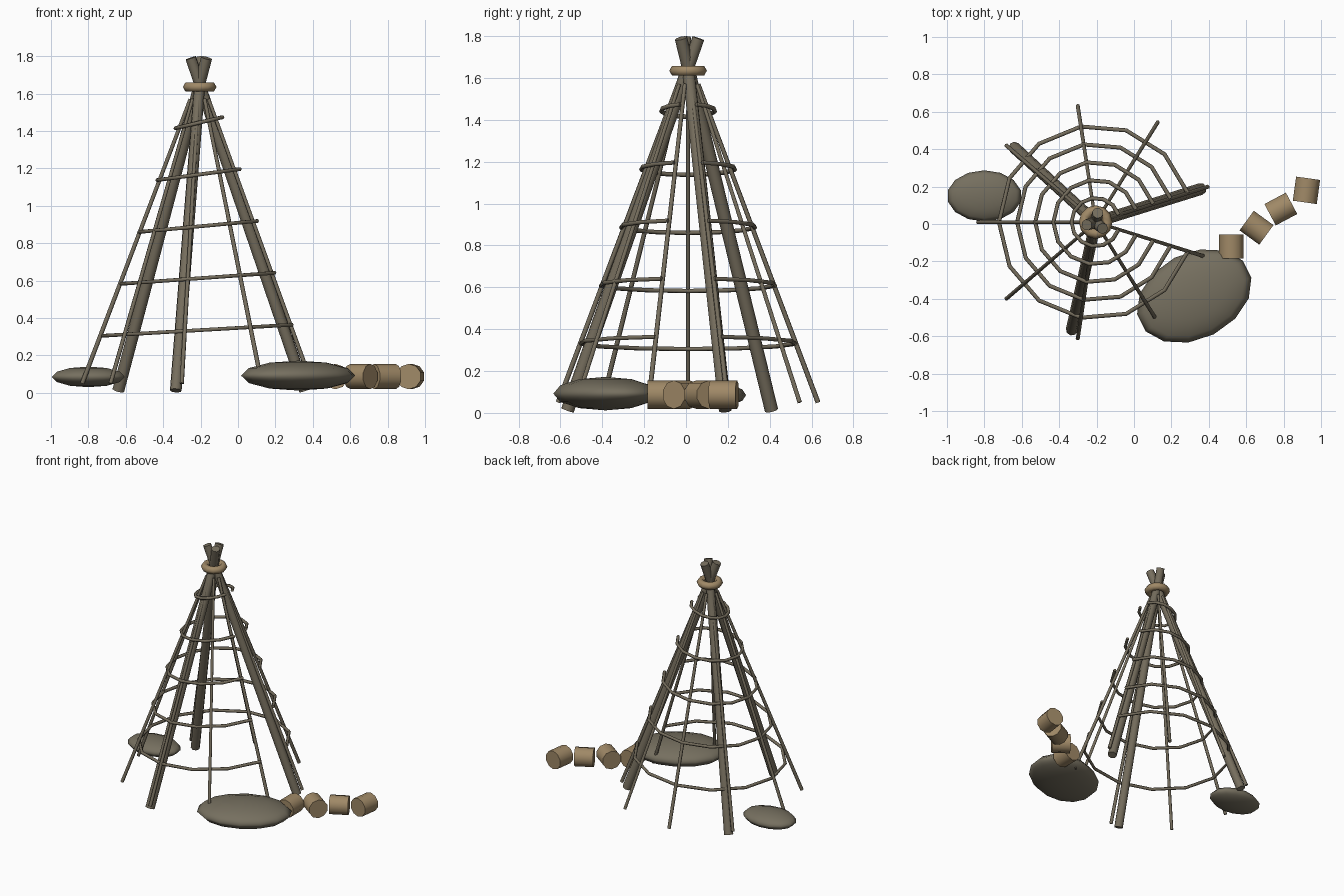
import bpy, math
from mathutils import Vector

if "Cube" in bpy.data.objects:
    bpy.data.objects.remove(bpy.data.objects["Cube"])

CENTRE = Vector((-0.205, 0.01, 0))   # axis of the frame
DOOR = math.radians(17.5)            # half angle of the open doorway


def material(name, colour):
    m = bpy.data.materials.new(name)
    m.use_nodes = True
    m.diffuse_color = (*colour, 1)
    m.node_tree.nodes["Principled BSDF"].inputs["Base Color"].default_value = (*colour, 1)
    return m


WOOD = material("weathered wood", (0.18, 0.155, 0.11))
STONE = material("grey stone", (0.18, 0.16, 0.115))
TAN = material("tan wood and rope", (0.35, 0.25, 0.135))


def finish(name, mat):
    ob = bpy.context.object
    ob.name = name
    ob.data.materials.append(mat)
    bpy.ops.object.shade_smooth_by_angle(angle=math.radians(62))
    return ob


def polar(angle, radius, z):
    return CENTRE + Vector((radius * math.cos(angle), radius * math.sin(angle), z))


def rod(name, a, b, r1, r2, mat, sides=8):
    axis = b - a
    bpy.ops.mesh.primitive_cone_add(vertices=sides, radius1=r1, radius2=r2,
                                    depth=axis.length, location=(a + b) / 2,
                                    rotation=axis.to_track_quat('Z', 'Y').to_euler())
    return finish(name, mat)


# Three heavy poles crossing just above the lashing
for i in range(3):
    angle = DOOR + i * math.tau / 3
    rod(f"main_pole_{i + 1}", polar(angle, 0.59, 0.012), polar(angle, -0.05, 1.79),
        0.032, 0.03, WOOD)

# Nine thin rods around the cone, leaving a doorway on the left side
step = (math.tau - 2 * DOOR) / 8
for i in range(9):
    angle = DOOR + i * step
    rod(f"thin_rod_{i + 1}", polar(angle, 0.628, 0.05), polar(angle, 0.05, 1.57),
        0.012, 0.01, WOOD, 6)

# Five open, slightly tilted hoops
for level in range(5):
    z, radius = 0.335 + 0.2775 * level, 0.517 - 0.097 * level
    curve = bpy.data.curves.new(f"hoop_{level + 1}", 'CURVE')
    curve.dimensions = '3D'
    curve.bevel_depth = 0.011
    curve.bevel_resolution = 1
    curve.use_fill_caps = True
    spline = curve.splines.new('POLY')
    spline.points.add(12)
    for k, point in enumerate(spline.points):
        angle = DOOR + k * (math.tau - 2 * DOOR) / 12
        point.co = (*polar(angle, radius, z + 0.03 * math.cos(angle)), 1)
    curve.materials.append(WOOD)
    bpy.context.collection.objects.link(bpy.data.objects.new(f"hoop_{level + 1}", curve))

# Rope lashing
bpy.ops.mesh.primitive_torus_add(major_segments=12, minor_segments=6, major_radius=0.063,
                                 minor_radius=0.027, location=CENTRE + Vector((0, 0, 1.635)))
finish("rope_lashing", TAN)

# Flat stones
for name, place, size, turn in (
        ("large_stone", (0.322, -0.385, 0.092), (0.325, 0.23, 0.08), 27),
        ("small_stone", (-0.8, 0.15, 0.085), (0.2, 0.137, 0.055), 0)):
    bpy.ops.mesh.primitive_uv_sphere_add(segments=14, ring_count=6, radius=1, location=place,
                                         rotation=(0, 0, math.radians(turn)))
    bpy.context.object.scale = size
    finish(name, STONE)

# Short logs lying in a row
for i, (x, y, turn) in enumerate(((0.52, -0.12, 90), (0.655, -0.02, -36),
                                  (0.785, 0.08, 28), (0.922, 0.18, 82))):
    half = Vector((math.cos(math.radians(turn)), math.sin(math.radians(turn)), 0)) * 0.065
    spot = Vector((x, y, 0.087))
    rod(f"short_log_{i + 1}", spot - half, spot + half, 0.068, 0.068, TAN, 10)
